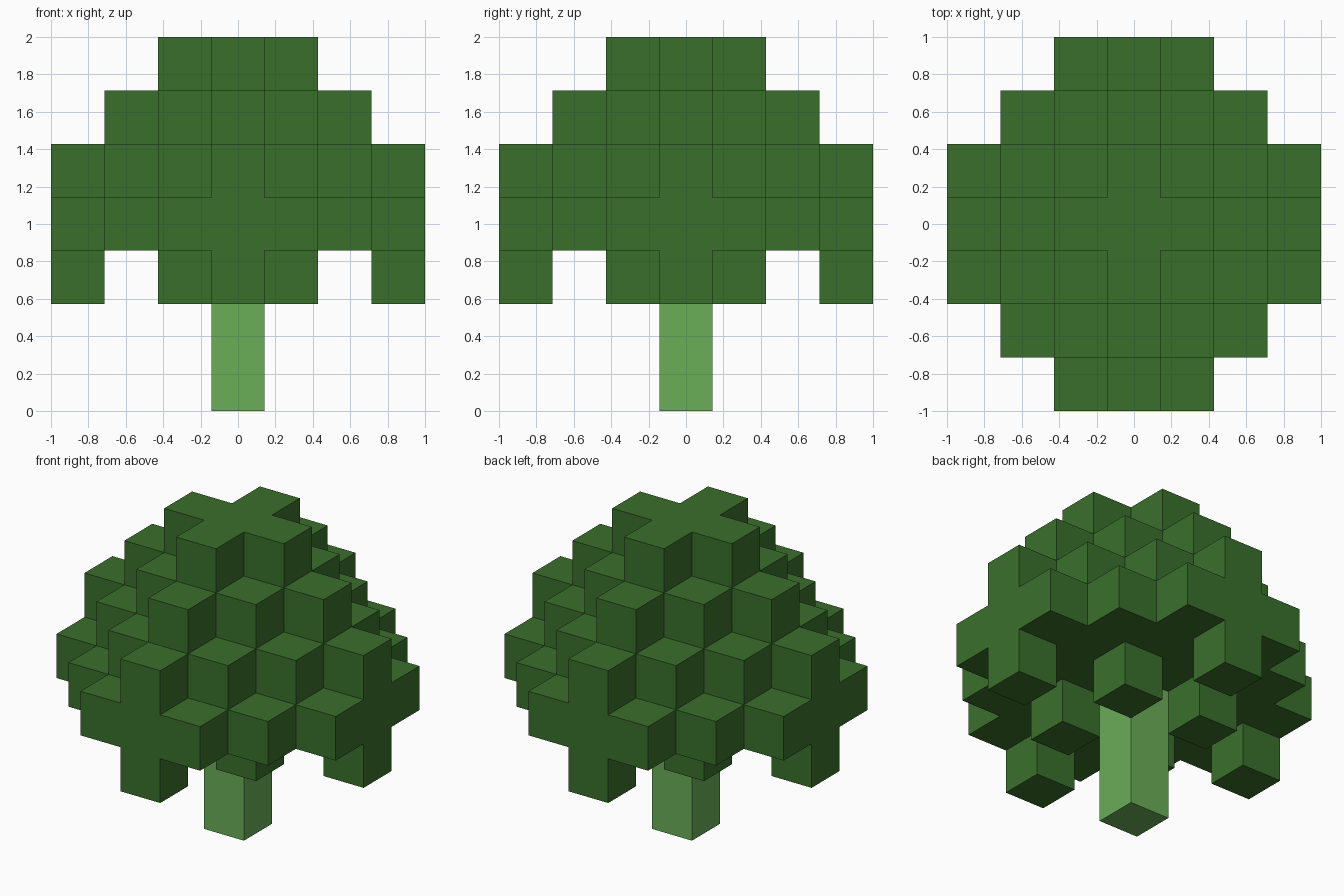
import bpy, bmesh
from itertools import product
from mathutils import Vector

if "Cube" in bpy.data.objects:
    bpy.data.objects.remove(bpy.data.objects["Cube"], do_unlink=True)

UNIT = 2 / 7          # edge of one block
MID = 3               # block layer at the widest part of the crown


def make_material(name, rgb):
    mat = bpy.data.materials.new(name)
    mat.use_nodes = True
    mat.diffuse_color = (*rgb, 1)
    mat.node_tree.nodes["Principled BSDF"].inputs["Base Color"].default_value = (*rgb, 1)
    return mat


def build_blocks(name, cells, solid, mat):
    """Skin a set of grid cells, leaving out faces buried against solid cells."""
    bm = bmesh.new()
    for cell in cells:
        centre = Vector(cell) + Vector((0, 0, 0.5))
        for axis, sign in product(range(3), (-1, 1)):
            n = Vector((0, 0, 0))
            n[axis] = sign
            if tuple(int(c) for c in Vector(cell) + n) in solid:
                continue
            u = Vector((0, 0, 0))
            u[(axis + 1) % 3] = 1
            v = n.cross(u)
            corners = [centre + (n + a * u + b * v) / 2
                       for a, b in ((-1, -1), (1, -1), (1, 1), (-1, 1))]
            bm.faces.new([bm.verts.new(c * UNIT) for c in corners])
    bmesh.ops.remove_doubles(bm, verts=bm.verts, dist=0.001)
    mesh = bpy.data.meshes.new(name)
    bm.to_mesh(mesh)
    bm.free()
    mesh.materials.append(mat)
    obj = bpy.data.objects.new(name, mesh)
    bpy.context.collection.objects.link(obj)
    return obj


# Crown: stepped upper half of a clipped octahedron
span = range(-MID, MID + 1)
crown = {(x, y, z) for x, y, z in product(span, span, range(MID, 7))
         if abs(x) + abs(y) + z - MID <= 4}

# Hanging blocks: one below each side, four around the trunk
hanging = {(s * MID, 0, 2) for s in (-1, 1)} | {(0, s * MID, 2) for s in (-1, 1)}
hanging |= {(sx, sy, 2) for sx, sy in product((-1, 1), repeat=2)}

# Trunk: a single column reaching the underside of the crown
trunk = {(0, 0, z) for z in range(MID)}

leaves = crown | hanging
solid = leaves | trunk
build_blocks("leaf_crown", leaves, solid, make_material("leaf green", (0.042, 0.159, 0.025)))
build_blocks("trunk", trunk, solid, make_material("trunk light green", (0.144, 0.418, 0.095)))
